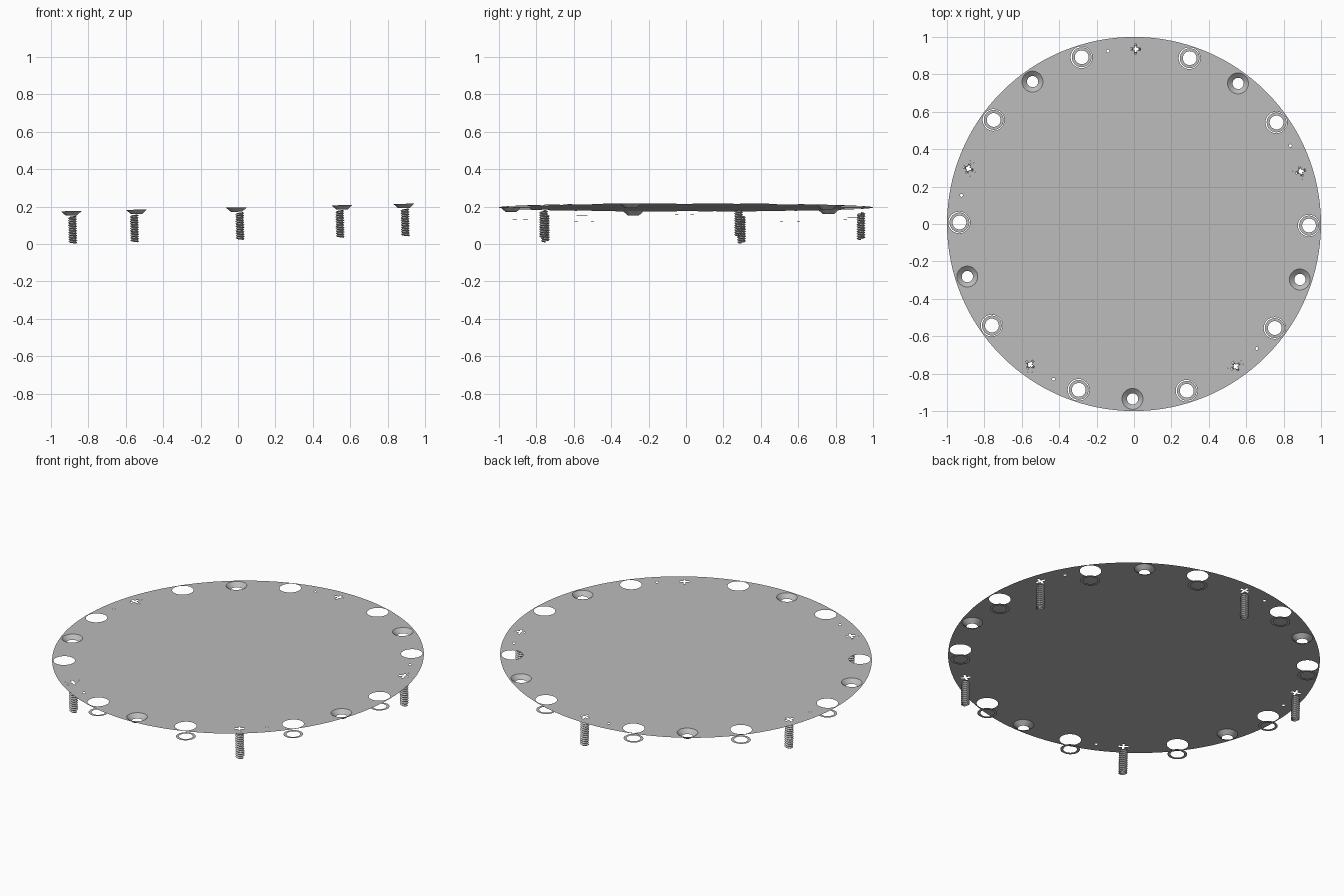
import bpy, bmesh
from math import sin, cos, pi, radians, atan
from mathutils import Matrix, Vector

if "Cube" in bpy.data.objects:
    bpy.data.objects.remove(bpy.data.objects["Cube"], do_unlink=True)

grey = bpy.data.materials.new("plain grey")
grey.use_nodes = True
colour = (0.5, 0.5, 0.5, 1)
grey.diffuse_color = colour
grey.node_tree.nodes["Principled BSDF"].inputs["Base Color"].default_value = colour

# The whole lid leans slightly, rising towards +x
TILT = Matrix.Translation((0, 0, 0.195)) @ Matrix.Rotation(-atan(0.022), 4, 'Y')
RING_R = 0.935


def finish(name, bm, at=(0, 0, 0), turn=0, smooth=False):
    mesh = bpy.data.meshes.new(name)
    bm.to_mesh(mesh)
    bm.free()
    mesh.materials.append(grey)
    ob = bpy.data.objects.new(name, mesh)
    bpy.context.collection.objects.link(ob)
    ob.matrix_world = TILT @ Matrix.Translation(at) @ Matrix.Rotation(turn, 4, 'Z')
    if smooth:
        for p in mesh.polygons:
            p.use_smooth = True
    return ob


def spot(degrees):
    """Point on the bolt circle, clockwise from the back."""
    a = radians(degrees)
    return Vector((RING_R * sin(a), RING_R * cos(a), 0))


def circle(r, n, c=(0, 0, 0)):
    return [(c[0] + r * cos(2 * pi * i / n), c[1] + r * sin(2 * pi * i / n), 0)
            for i in range(n)]


def cross(arm, half):
    quarter = [(arm, -half), (arm, half), (half, half)]
    pts = []
    for q in range(4):
        c, s = round(cos(q * pi / 2)), round(sin(q * pi / 2))
        pts += [(x * c - y * s, x * s + y * c, 0) for x, y in quarter]
    return pts


def sheet(name, loops, at=(0, 0, 0), turn=0):
    """Flat sheet: first loop is the rim, the others are holes."""
    bm = bmesh.new()
    edges = []
    for loop in loops:
        vs = [bm.verts.new(p) for p in loop]
        edges += [bm.edges.new((vs[i - 1], vs[i])) for i in range(len(vs))]
    bmesh.ops.triangle_fill(bm, use_beauty=True, edges=edges, normal=(0, 0, 1))
    for f in bm.faces:
        f.normal_update()
        if f.normal.z < 0:
            f.normal_flip()
    return finish(name, bm, at, turn)


def countersink(name, at):
    """Open conical seat hanging from the plate."""
    bm = bmesh.new()
    n = 32
    top = [bm.verts.new(p) for p in circle(0.056, n)]
    low = [bm.verts.new((x, y, -0.023)) for x, y, z in circle(0.03, n)]
    for i in range(n):
        bm.faces.new((low[i - 1], low[i], top[i], top[i - 1]))
    finish(name, bm, at, smooth=True)


def thread(name, at):
    """Hollow threaded shank: a zigzag profile wound as a helix."""
    bm = bmesh.new()
    n, turns, start, end = 16, 11, -0.025, -0.175
    pitch = (start - end) / (turns + 1)

    def strip(r, shift):
        return [bm.verts.new((r * cos(2 * pi * i / n), r * sin(2 * pi * i / n),
                              start - pitch * (i / n + shift)))
                for i in range(n * turns + 1)]
    root, crest, foot = strip(0.016, 0), strip(0.024, 0.5), strip(0.016, 1)
    for a, b in ((root, crest), (crest, foot)):
        for i in range(n * turns):
            bm.faces.new((a[i], b[i], b[i + 1], a[i + 1]))
    bmesh.ops.remove_doubles(bm, verts=bm.verts, dist=0.00005)
    finish(name, bm, at)


# Fittings around the rim: screw, washer hole, countersink, washer hole
holes = []
for k in range(20):
    angle = 18 * k + 0.5
    p = spot(angle)
    if k % 4 == 0:
        holes.append(circle(0.043, 24, p))
        sheet("screw_head", [circle(0.043, 24), cross(0.027, 0.006)], p, -radians(angle))
        thread("screw_thread", p)
    elif k % 4 == 2:
        holes.append(circle(0.056, 32, p))
        countersink("countersink", p)
    else:
        holes.append(circle(0.058, 32, p))
        sheet("washer_ring", [circle(0.053, 32), circle(0.037, 32)],
              p - Vector((0, 0, 0.06)))

# Five pin holes between the fittings
for k in range(5):
    holes.append(circle(0.008, 12, spot(72 * k - 8.6)))

# Lid plate
sheet("lid_plate", [circle(1, 128)] + holes)
